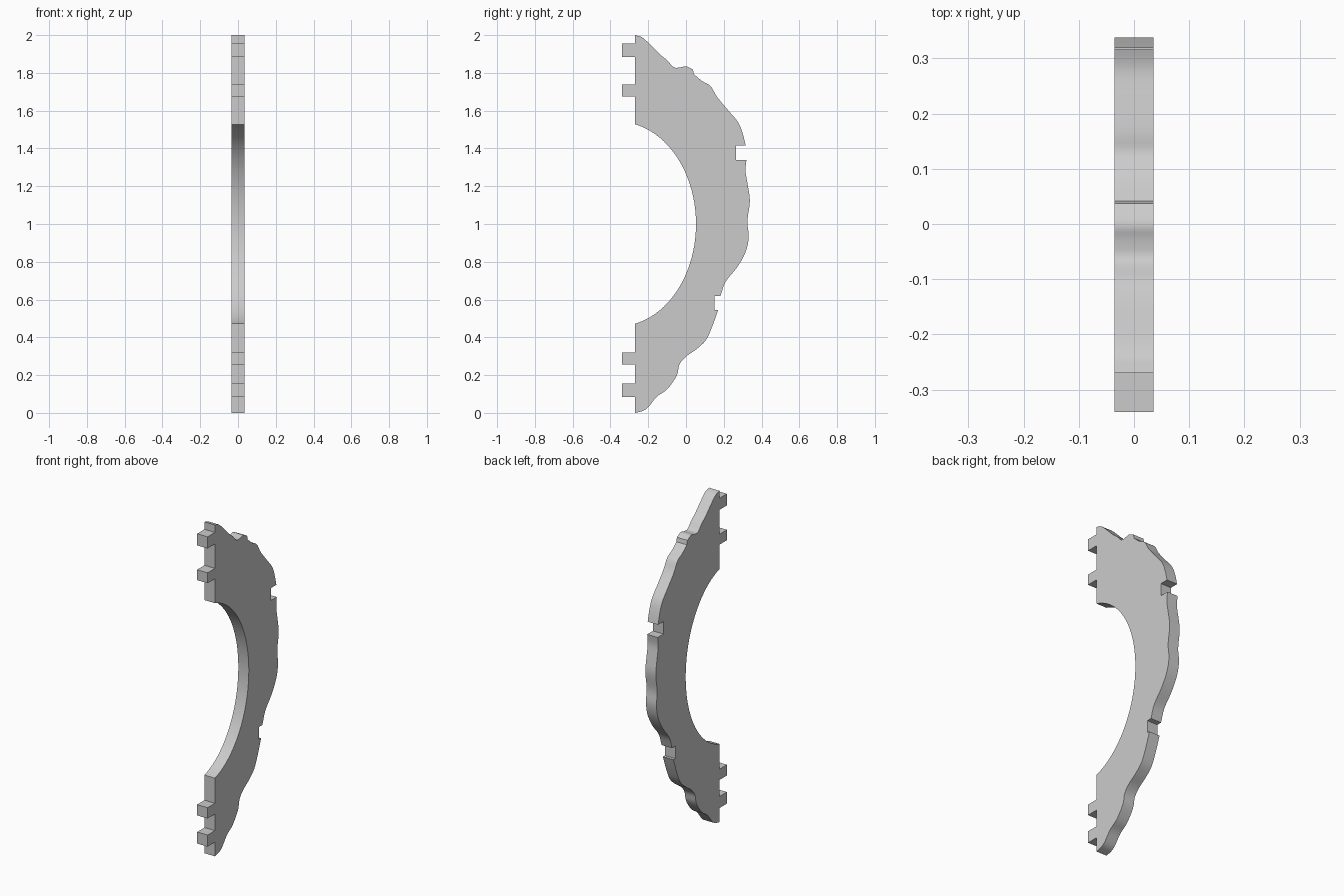
import bpy, bmesh, math
from mathutils import Vector

if "Cube" in bpy.data.objects:
    bpy.data.objects.remove(bpy.data.objects["Cube"], do_unlink=True)

HALF = 0.035       # half the plate thickness
BACK = -0.27       # straight mounting edge
TAB = -0.34        # tip of the joining tabs


def smooth_run(points, steps=4):
    """Catmull-Rom curve through the points."""
    p = [Vector(q) for q in points]
    p = [2 * p[0] - p[1]] + p + [2 * p[-1] - p[-2]]
    out = []
    for a, b, c, d in zip(p, p[1:], p[2:], p[3:]):
        for i in range(steps):
            t = i / steps
            out.append(0.5 * (2 * b + (c - a) * t + (2 * a - 5 * b + 4 * c - d) * t ** 2
                              + (3 * b - a - 3 * c + d) * t ** 3))
    return out + [p[-2]]


# Wavy outer edge, top to bottom; each run is smooth and ends at a corner
crest = [(BACK, 2), (-.225, 1.983), (-.14, 1.9), (-.1, 1.867), (-.065, 1.83),
         (-.03, 1.829), (0, 1.835), (.037, 1.818)]
shoulder = [(.042, 1.793), (.085, 1.757), (.13, 1.73), (.165, 1.672), (.225, 1.6),
            (.275, 1.54), (.3, 1.48), (.316, 1.415)]
middle = [(.32, 1.34), (.315, 1.28), (.328, 1.2), (.338, 1.12), (.325, 1.015), (.332, .93),
          (.315, .85), (.27, .77), (.21, .695), (.183, .62)]
foot = [(.17, .545), (.14, .46), (.105, .385), (.055, .337), (0, .298), (-.035, .255),
        (-.05, .195), (-.1, .125), (-.155, .085), (-.2, .03), (-.23, .01), (BACK, 0)]

outline = smooth_run(crest) + smooth_run(shoulder)
outline += [Vector((.265, 1.415)), Vector((.265, 1.34))]      # upper notch
outline += smooth_run(middle)
outline += [Vector((.152, .62)), Vector((.152, .545))]        # lower notch
outline += smooth_run(foot)


def add_tabs(spans):
    for low, high in spans:
        outline.extend(Vector(q) for q in
                       ((BACK, low), (TAB, low), (TAB, high), (BACK, high)))


# Lower tabs, elliptical inner edge, upper tabs
add_tabs([(.085, .155), (.255, .32)])
centre, ry, rz = -.36, .413, .541
limit = math.acos((BACK - centre) / ry)
for i in range(41):
    a = limit * (i / 20 - 1)
    outline.append(Vector((centre + ry * math.cos(a), 1 + rz * math.sin(a))))
add_tabs([(1.675, 1.738), (1.885, 1.955)])

# Extrude the outline into a flat plate
bm = bmesh.new()
face = bm.faces.new([bm.verts.new((-HALF, q.x, q.y)) for q in outline])
ext = bmesh.ops.extrude_face_region(bm, geom=[face], use_keep_orig=True)
verts = [g for g in ext["geom"] if isinstance(g, bmesh.types.BMVert)]
bmesh.ops.translate(bm, verts=verts, vec=(2 * HALF, 0, 0))
bmesh.ops.recalc_face_normals(bm, faces=bm.faces[:])
mesh = bpy.data.meshes.new("side_bracket")
bm.to_mesh(mesh)
bm.free()

# Plain grey material
grey = bpy.data.materials.new("light grey")
grey.use_nodes = True
colour = (0.6, 0.6, 0.6, 1)
grey.diffuse_color = colour
for node in grey.node_tree.nodes:
    if node.type == 'BSDF_PRINCIPLED':
        node.inputs["Base Color"].default_value = colour
mesh.materials.append(grey)

bracket = bpy.data.objects.new("side_bracket", mesh)
bpy.context.collection.objects.link(bracket)
bpy.ops.object.select_all(action='DESELECT')
bracket.select_set(True)
bpy.context.view_layer.objects.active = bracket
bpy.ops.object.shade_smooth_by_angle(angle=math.radians(30))
